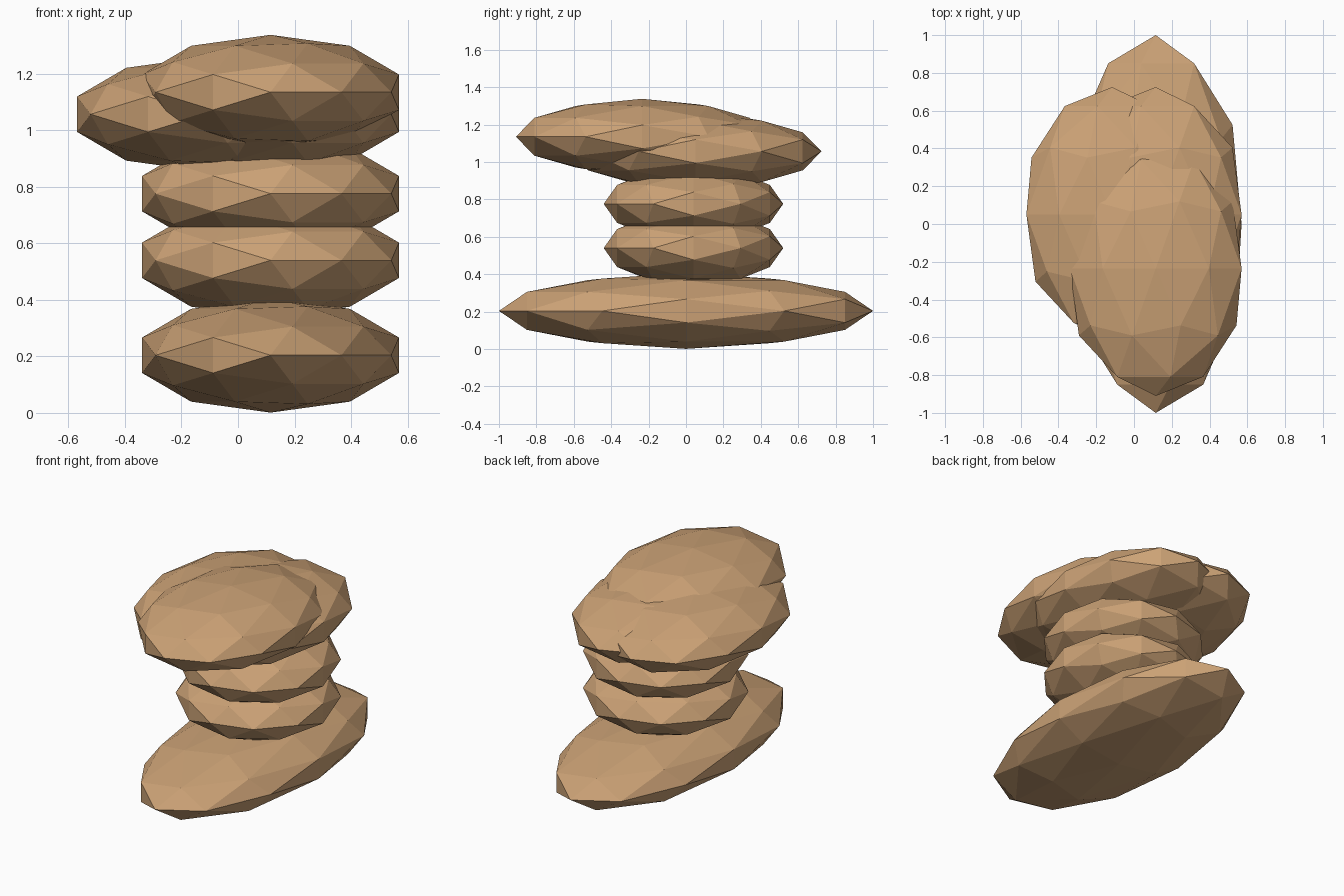
import bpy
from math import radians

if "Cube" in bpy.data.objects:
    bpy.data.objects.remove(bpy.data.objects["Cube"])

mat = bpy.data.materials.new("brown")
mat.diffuse_color = (0.60, 0.36, 0.18, 1)
mat.use_nodes = True
mat.node_tree.nodes["Principled BSDF"].inputs["Base Color"].default_value = mat.diffuse_color


def stone(name, x, y, z, length):
    """Flattened low-poly pebble; its pole axis lies along y."""
    bpy.ops.mesh.primitive_ico_sphere_add(
        subdivisions=2, radius=1, location=(x, y, z), rotation=(radians(90), 0, 0))
    o = bpy.context.object
    o.name = name
    # local z points along world -y, local y along world z
    o.scale = (0.478, 0.203, length)
    bpy.ops.object.transform_apply(location=False, rotation=True, scale=True)
    o.data.materials.append(mat)


# long base slab
stone("base_stone", 0.115, 0, 0.204, 1.0)

# two round stones forming the neck
for i, z in enumerate((0.54, 0.776)):
    stone(f"neck_stone_{i + 1}", 0.115, 0.04, z, 0.48)

# side-by-side pair, with the cap stone on top
stone("left_upper_stone", -0.115, 0.05, 1.057, 0.675)
stone("right_upper_stone", 0.115, 0.05, 1.057, 0.675)
stone("cap_stone", 0.115, -0.235, 1.135, 0.675)
